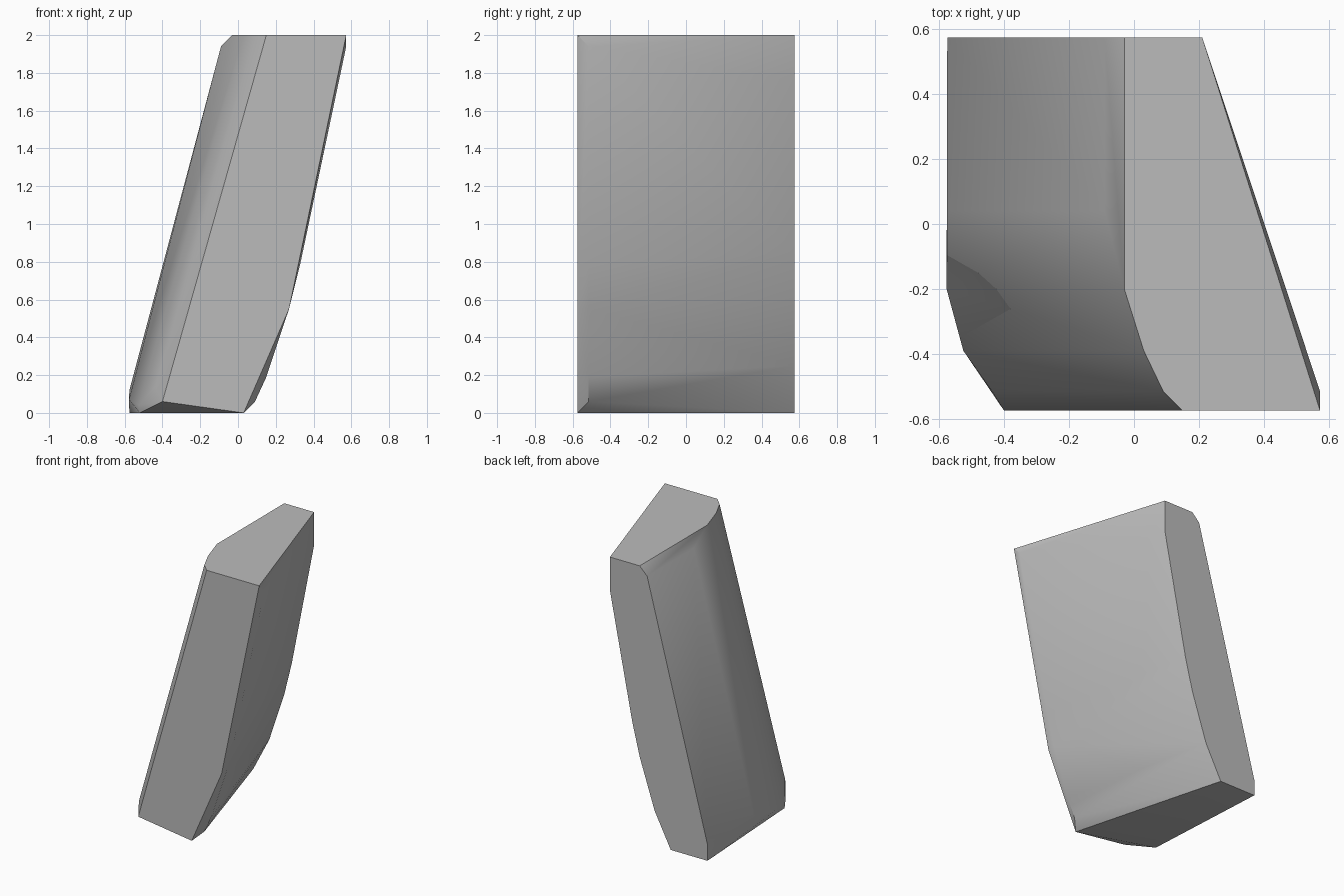
import bpy
import bmesh
from math import radians

cube = bpy.data.objects.get("Cube")
if cube:
    bpy.data.objects.remove(cube, do_unlink=True)

FRONT, BACK = -0.575, 0.575
LEAN = 0.55 / 1.94  # sideways lean per unit of height

# one plain grey for the whole slab
grey = bpy.data.materials.new("stone_grey")
grey.use_nodes = True
colour = (0.5, 0.5, 0.5, 1)
grey.diffuse_color = colour
grey.node_tree.nodes["Principled BSDF"].inputs["Base Color"].default_value = colour

points = []

# back end profile (x, z)
back = [(-0.03, 2), (-0.09, 1.94), (-0.575, 0.12), (-0.575, 0), (-0.28, 0),
        (-0.15, 0.25), (-0.03, 0.61), (0.03, 0.85), (0.21, 1.76), (0.21, 2)]
points += [(x, BACK, z) for x, z in back]

# front end, then the slightly bulged edge just behind it
points += [(x, FRONT, z) for x, z in [(0.573, 2), (0.27, 0.55), (0.03, 0)]]
bulge = [(0.573, 1.94), (0.33, 0.79), (0.27, 0.55), (0.15, 0.19), (0.09, 0.06)]
points += [(x, -0.515, z) for x, z in bulge]

# rounded leaning corner: x at the top, y, and height of its lower end
for x, y, low in [(0.15, FRONT, 0.06), (0.09, -0.515, 0.14),
                  (0.03, -0.39, 0.04), (-0.03, -0.2, 0.07)]:
    points += [(x, y, 2), (x - LEAN * (2 - low), y, low)]
points += [(-0.52, -0.39, 0), (-0.09, 0.04, 1.94), (-0.575, 0.04, 0.12)]

# wrap the profiles in one closed convex skin
bm = bmesh.new()
for p in points:
    bm.verts.new(p)
hull = bmesh.ops.convex_hull(bm, input=bm.verts)
loose = {v for v in hull["geom_interior"] + hull["geom_unused"]
         if isinstance(v, bmesh.types.BMVert)}
bmesh.ops.delete(bm, geom=list(loose), context='VERTS')
bmesh.ops.dissolve_limit(bm, angle_limit=radians(0.5), verts=bm.verts, edges=bm.edges)
bmesh.ops.recalc_face_normals(bm, faces=bm.faces)
mesh = bpy.data.meshes.new("leaning_slab")
bm.to_mesh(mesh)
bm.free()
mesh.materials.append(grey)

slab = bpy.data.objects.new("leaning_slab", mesh)
bpy.context.collection.objects.link(slab)
bpy.ops.object.select_all(action='DESELECT')
slab.select_set(True)
bpy.context.view_layer.objects.active = slab
bpy.ops.object.shade_smooth_by_angle(angle=radians(32))
